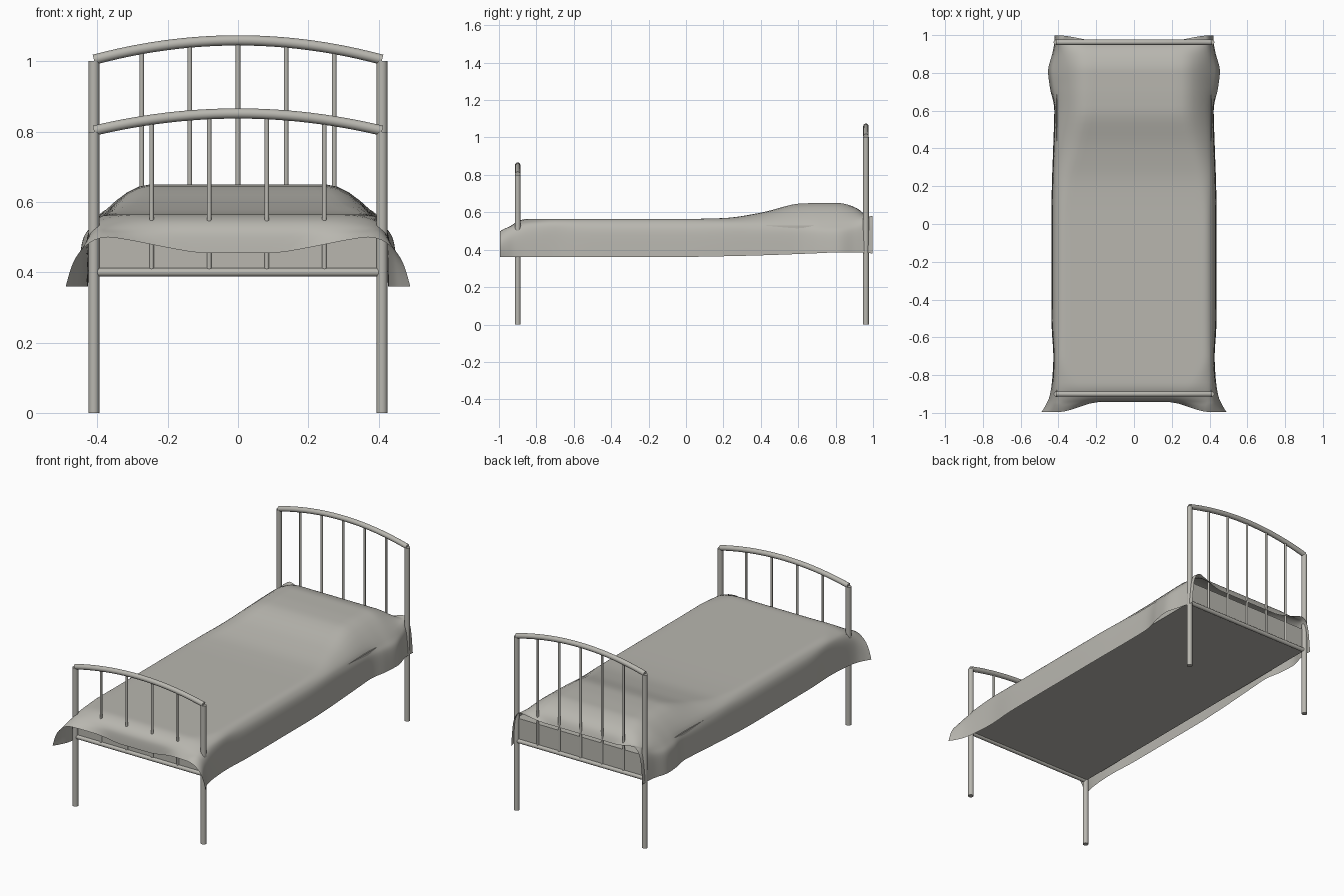
import bpy, bmesh, math
from mathutils import Vector

if "Cube" in bpy.data.objects:
    bpy.data.objects.remove(bpy.data.objects["Cube"])

mat = bpy.data.materials.new("warm grey")
mat.diffuse_color = (0.48, 0.47, 0.43, 1)
mat.use_nodes = True
mat.node_tree.nodes["Principled BSDF"].inputs["Base Color"].default_value = mat.diffuse_color


def add_object(name, bm, smooth=True):
    bmesh.ops.recalc_face_normals(bm, faces=bm.faces)
    me = bpy.data.meshes.new(name)
    bm.to_mesh(me)
    bm.free()
    ob = bpy.data.objects.new(name, me)
    bpy.context.collection.objects.link(ob)
    me.materials.append(mat)
    if smooth:
        bpy.ops.object.select_all(action='DESELECT')
        ob.select_set(True)
        bpy.context.view_layer.objects.active = ob
        bpy.ops.object.shade_smooth_by_angle(angle=math.radians(40))
    return ob


def tube(name, path, r, sides=16):
    """Capped round tube along a path lying in a plane of constant y."""
    path = [Vector(p) for p in path]
    bm = bmesh.new()
    rings = []
    for i, p in enumerate(path):
        t = (path[min(i + 1, len(path) - 1)] - path[max(i - 1, 0)]).normalized()
        a = Vector((0, 1, 0))
        b = t.cross(a)
        rings.append([bm.verts.new(p + r * (math.cos(k * math.tau / sides) * a + math.sin(k * math.tau / sides) * b))
                      for k in range(sides)])
    for r0, r1 in zip(rings, rings[1:]):
        for k in range(sides):
            bm.faces.new((r0[k], r0[(k + 1) % sides], r1[(k + 1) % sides], r1[k]))
    bm.faces.new(rings[0])
    bm.faces.new(rings[-1])
    return add_object(name, bm)


def bed_end(name, y, post_h, mid_z, bars):
    """Two posts, arched top rail, straight lower rail and thin bars."""
    end_z = post_h + 0.003
    arch = lambda x: mid_z - (mid_z - end_z) * (x / 0.41) ** 2
    for side, x in (("left", -0.41), ("right", 0.41)):
        tube(f"{name}_{side}_post", [(x, y, 0), (x, y, post_h)], 0.0155)
    xs = [-0.41 + 0.82 * i / 24 for i in range(25)]
    tube(f"{name}_arched_rail", [(x, y, arch(x)) for x in xs], 0.0145)
    tube(f"{name}_lower_rail", [(-0.4, y, 0.4), (0.4, y, 0.4)], 0.012)
    for i, x in enumerate(bars):
        tube(f"{name}_bar_{i + 1}", [(x, y, 0.4), (x, y, arch(x))], 0.0065, 12)


bed_end("footboard", -0.9, 0.8, 0.852, (-0.246, -0.082, 0.082, 0.246))
bed_end("headboard", 0.962, 1.002, 1.06, (-0.274, -0.137, 0, 0.137, 0.274))

# mattress
bm = bmesh.new()
bmesh.ops.create_cube(bm, size=1)
for v in bm.verts:
    v.co = (v.co.x * 0.82, 0.031 + v.co.y * 1.862, 0.465 + v.co.z * 0.13)
add_object("mattress", bm, False)


# blanket: stations from foot to head
# (centre y, corner y, crown z, crown half width, shoulder x, shoulder z, hem x, hem z)
STATIONS = [
    (-0.942, -0.995, 0.455, 0.10, 0.37, 0.500, 0.490, 0.36),
    (-0.935, -0.960, 0.510, 0.16, 0.38, 0.517, 0.468, 0.36),
    (-0.905, -0.915, 0.547, 0.24, 0.395, 0.530, 0.448, 0.36),
    (-0.840, -0.840, 0.565, 0.30, 0.405, 0.540, 0.435, 0.36),
    (-0.700, -0.700, 0.565, 0.36, 0.412, 0.540, 0.427, 0.36),
    (-0.500, -0.500, 0.565, 0.36, 0.412, 0.540, 0.437, 0.362),
    (0.000, 0.000, 0.565, 0.36, 0.412, 0.540, 0.438, 0.362),
    (0.200, 0.200, 0.569, 0.34, 0.412, 0.540, 0.435, 0.365),
    (0.400, 0.400, 0.598, 0.29, 0.408, 0.535, 0.428, 0.37),
    (0.600, 0.600, 0.646, 0.25, 0.402, 0.535, 0.422, 0.377),
    (0.720, 0.720, 0.650, 0.25, 0.405, 0.540, 0.445, 0.382),
    (0.810, 0.810, 0.650, 0.25, 0.410, 0.540, 0.455, 0.386),
    (0.900, 0.900, 0.628, 0.25, 0.400, 0.550, 0.433, 0.386),
    (0.950, 0.960, 0.590, 0.24, 0.385, 0.570, 0.422, 0.383),
    (0.968, 0.998, 0.550, 0.20, 0.360, 0.582, 0.420, 0.38),
]


def spline(pts, n):
    """Non-overshooting cubic through points, n steps per span."""
    pts = [Vector(p) for p in pts]

    def slope(i):
        if i in (0, len(pts) - 1):
            return Vector([0] * len(pts[0]))
        a, b = pts[i] - pts[i - 1], pts[i + 1] - pts[i]
        return Vector([2 * p * q / (p + q) if p * q > 0 else 0 for p, q in zip(a, b)])
    out = []
    for i in range(len(pts) - 1):
        m0, m1 = slope(i), slope(i + 1)
        if i == 0:
            m0 = 1.5 * (pts[1] - pts[0]) - 0.5 * m1
        if i == len(pts) - 2:
            m1 = 1.5 * (pts[-1] - pts[-2]) - 0.5 * m0
        for k in range(n):
            t = k / n
            out.append(pts[i] * (2 * t**3 - 3 * t**2 + 1) + m0 * (t**3 - 2 * t**2 + t)
                       + pts[i + 1] * (3 * t**2 - 2 * t**3) + m1 * (t**3 - t**2))
    return out + [pts[-1]]


bm = bmesh.new()
rows = []
for yc, yk, top, crown, sx, sz, hx, hz in spline(STATIONS, 5):
    mx = sx + (hx - sx) * 0.72
    half = spline([(0, top), (crown, top), (sx, sz), (mx, sz - 0.05), (hx, hz)], 6)
    section = [(-x, z) for x, z in reversed(half[1:])] + [tuple(p) for p in half]
    row = []
    for x, z in section:
        f = min(max((abs(x) - 0.18) / 0.22, 0), 1)
        f = f * f * (3 - 2 * f)
        row.append(bm.verts.new((x, yc + (yk - yc) * f, z)))
    rows.append(row)
for a, b in zip(rows, rows[1:]):
    for i in range(len(a) - 1):
        bm.faces.new((a[i], a[i + 1], b[i + 1], b[i]))
blanket = add_object("blanket", bm)
